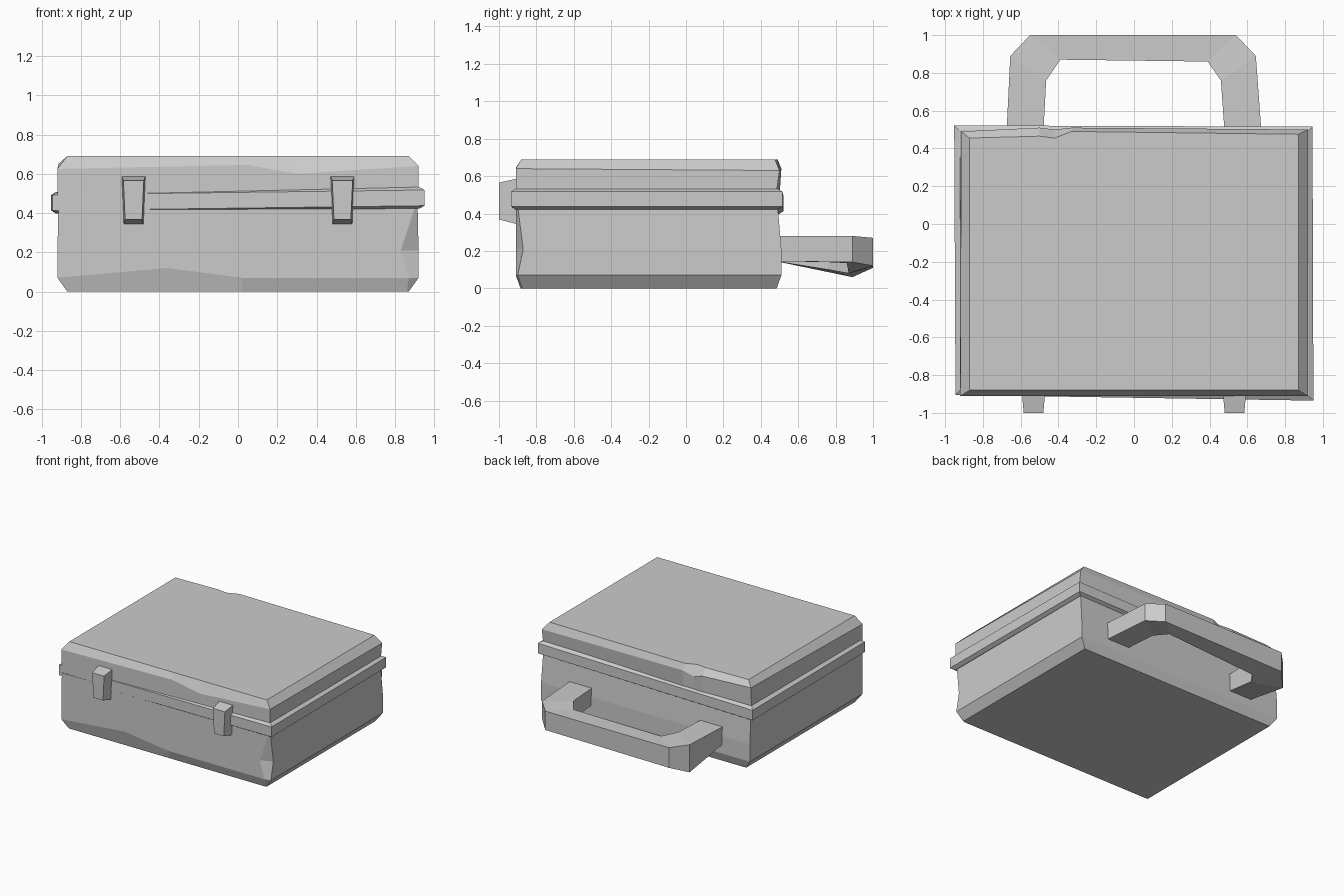
import bpy, bmesh

if "Cube" in bpy.data.objects:
    bpy.data.objects.remove(bpy.data.objects["Cube"])


def loft(name, rings, cap=True):
    """Bridge equal-length closed rings of points into a flat-faced solid."""
    bm = bmesh.new()
    loops = [[bm.verts.new(p) for p in ring] for ring in rings]
    n = len(loops[0])
    for a, b in zip(loops, loops[1:]):
        for i in range(n):
            j = (i + 1) % n
            bm.faces.new((a[i], a[j], b[j], b[i]))
    if cap:
        bm.faces.new(loops[0][::-1])
        bm.faces.new(loops[-1])
    bmesh.ops.recalc_face_normals(bm, faces=bm.faces)
    mesh = bpy.data.meshes.new(name)
    bm.to_mesh(mesh)
    bm.free()
    obj = bpy.data.objects.new(name, mesh)
    bpy.context.collection.objects.link(obj)
    return obj


# Lower shell: chamfered foot, bump in the front chamfer, chipped front-right edge
def body_ring(z, x, front, back, bump=0.0, chip_x=0.01, chip_y=0.01, back_z=0.0):
    return [(-x, front, z), (-0.36, front, z + bump), (0.02, front, z),
            (x - chip_x, front, z), (x, front + chip_y, z),
            (x, back, z), (-x, back, z)]


loft("case_body", [
    body_ring(0.00, 0.87, -0.885, 0.485),
    body_ring(0.07, 0.92, -0.91, 0.51, bump=0.05, chip_x=0.05, chip_y=0.01),
    body_ring(0.21, 0.92, -0.91, 0.51, chip_x=0.09, chip_y=0.04),
    body_ring(0.44, 0.915, -0.91, 0.49),
])


# Rim between the halves, slightly tilted and skewed
def rim_ring(z, inset):
    corners = [(-0.945, -0.905, 1, 1), (0.95, -0.935, -1, 1),
               (0.945, 0.515, -1, -1), (-0.952, 0.522, 1, -1)]
    return [(x + sx * inset, y + sy * inset, z + 0.013 * x)
            for x, y, sx, sy in corners]


loft("case_rim", [rim_ring(0.41, 0.025), rim_ring(0.425, 0.0),
                  rim_ring(0.505, 0.0), rim_ring(0.52, 0.025)])

# Lid: uneven chamfer on the front and a notch on the back edge
lid_xy = [(-0.92, -0.91), (0.05, -0.91), (0.30, -0.91), (0.92, -0.91),
          (0.92, 0.48), (-0.33, 0.50), (-0.42, 0.50), (-0.50, 0.50), (-0.92, 0.49)]
shoulder_xy = lid_xy[:4] + [(0.92, 0.50), (-0.33, 0.51), (-0.42, 0.50),
                            (-0.50, 0.51), (-0.915, 0.49)]
shoulder_z = [0.625, 0.645, 0.60, 0.64, 0.63, 0.64, 0.61, 0.64, 0.65]
top_xy = [(-0.87, -0.88), (0.05, -0.88), (0.30, -0.88), (0.87, -0.88),
          (0.87, 0.475), (-0.33, 0.49), (-0.42, 0.455), (-0.50, 0.465), (-0.87, 0.455)]
loft("case_lid", [
    [(x, y, 0.49) for x, y in lid_xy],
    [(x, y, z) for (x, y), z in zip(shoulder_xy, shoulder_z)],
    [(x, y, 0.69) for x, y in top_xy],
])


# Front latches: blocks tapering downward and outward
def latch_ring(cx, y, top_half, bottom_half, top, bottom):
    return [(cx - bottom_half, y, bottom), (cx + bottom_half, y, bottom),
            (cx + top_half, y, top), (cx - top_half, y, top)]


for side, cx in (("left", -0.532), ("right", 0.532)):
    loft("latch_" + side, [
        latch_ring(cx, -0.88, 0.060, 0.050, 0.585, 0.345),
        latch_ring(cx, -0.91, 0.060, 0.050, 0.585, 0.345),
        latch_ring(cx, -1.00, 0.052, 0.043, 0.565, 0.368),
    ])

# Carry handle: stations of outer x, y, inner x, y, top, outer bottom, inner bottom
stations = [
    (-0.675, 0.48, -0.48, 0.48, 0.28, 0.145, 0.145),
    (-0.655, 0.89, -0.465, 0.76, 0.28, 0.06, 0.10),
    (-0.55, 1.00, -0.39, 0.87, 0.27, 0.11, 0.08),
    (0.54, 1.00, 0.39, 0.86, 0.27, 0.12, 0.135),
    (0.645, 0.89, 0.46, 0.76, 0.28, 0.14, 0.14),
    (0.675, 0.48, 0.48, 0.48, 0.28, 0.145, 0.145),
]
loft("carry_handle", [
    [(ox, oy, top), (ix, iy, top), (ix, iy, ib), (ox, oy, ob)]
    for ox, oy, ix, iy, top, ob, ib in stations
])
